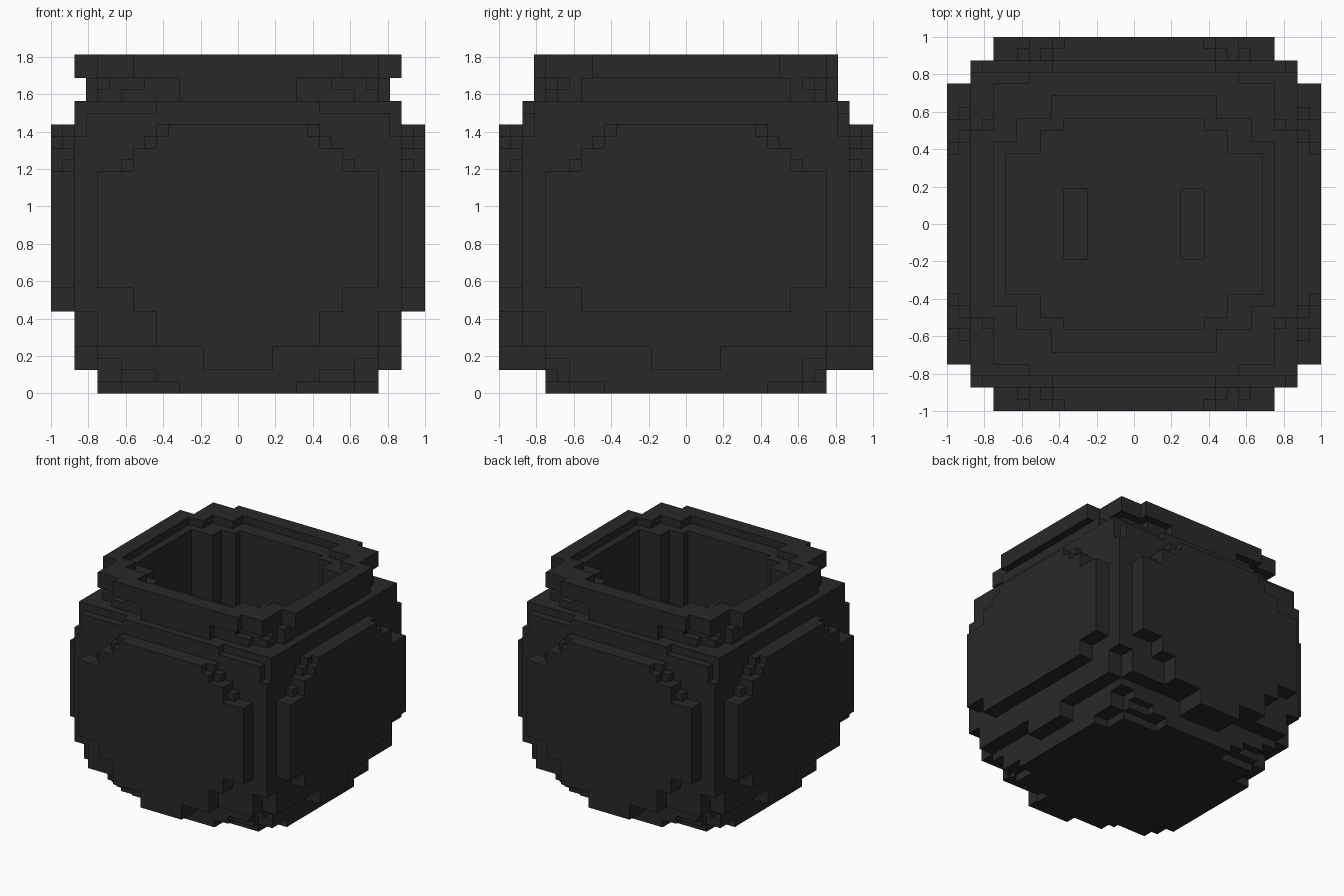
import bpy, bmesh
from mathutils import Vector

if "Cube" in bpy.data.objects:
    bpy.data.objects.remove(bpy.data.objects["Cube"], do_unlink=True)

U = 1 / 16  # size of one block

mat = bpy.data.materials.new("charcoal")
mat.use_nodes = True
COLOUR = (0.022, 0.022, 0.022, 1)
mat.diffuse_color = COLOUR
bsdf = mat.node_tree.nodes["Principled BSDF"]
bsdf.inputs["Base Color"].default_value = COLOUR
bsdf.inputs["Roughness"].default_value = 0.9


def cells(x0, x1, y0, y1, z0, z1):
    return {(x, y, z) for x in range(x0, x1) for y in range(y0, y1) for z in range(z0, z1)}


def tier(z0, z1, *halves):
    """Centred stepped slab: union of boxes given by half width and half depth."""
    return set().union(*(cells(-a, a, -b, b, z0, z1) for a, b in halves))


def build(name, solid):
    """Skin a set of blocks and merge the coplanar faces."""
    bm = bmesh.new()
    verts = {}
    for c in solid:
        for axis in range(3):
            for side in (0, 1):
                n = list(c)
                n[axis] += 2 * side - 1
                if tuple(n) in solid:
                    continue
                b, d = (axis + 1) % 3, (axis + 2) % 3
                quad = []
                for i, j in ((0, 0), (1, 0), (1, 1), (0, 1)):
                    p = list(c)
                    p[axis] += side
                    p[b] += i
                    p[d] += j
                    p = tuple(p)
                    if p not in verts:
                        verts[p] = bm.verts.new(Vector(p) * U)
                    quad.append(verts[p])
                bm.faces.new(quad if side else quad[::-1])
    bmesh.ops.dissolve_limit(bm, angle_limit=0.01, verts=bm.verts[:], edges=bm.edges[:])
    bmesh.ops.triangulate(bm, faces=[f for f in bm.faces if len(f.verts) > 4])
    me = bpy.data.meshes.new(name)
    bm.to_mesh(me)
    bm.free()
    me.materials.append(mat)
    ob = bpy.data.objects.new(name, me)
    bpy.context.collection.objects.link(ob)


# Hollow inside: wide mouth, straight well, two shallow floor slots
mouth = tier(28, 29, (12, 7), (10, 9), (7, 11))
well = tier(3, 28, (11, 6), (8, 8), (6, 9))
slots = cells(-6, -4, -3, 3, 2, 3) | cells(4, 6, -3, 3, 2, 3)
hollow = mouth | well | slots

# Foot, stepped in towards the ground
foot = (tier(0, 1, (12, 7), (10, 10), (5, 12))
        | tier(1, 2, (12, 10), (10, 11), (7, 12)))
build("foot", foot)

# Round belly with square corner posts
belly = (tier(2, 3, (14, 3), (12, 10), (10, 12), (3, 14))
         | tier(3, 4, (14, 3), (12, 12), (3, 14))
         | tier(4, 7, (14, 12), (12, 14))
         | tier(7, 22, (14, 14))
         | tier(22, 23, (14, 13), (13, 14)))
build("belly", belly - hollow)

# Shoulder, neck and rim
shoulder = (tier(23, 24, (14, 13), (13, 14))
            | tier(24, 25, (14, 13), (7, 14)))
build("shoulder", shoulder - hollow)
neck = (tier(25, 26, (13, 9), (12, 11), (10, 12), (5, 13))
        | tier(26, 27, (13, 9), (12, 10), (11, 11), (8, 12), (5, 13)))
build("neck", neck - hollow)
build("rim", tier(27, 29, (14, 8), (12, 12), (9, 13)) - hollow)

# Raised side panels: rows of (half width, bottom, top) for the two layers
INNER = [(9, 7, 9), (12, 9, 19), (10, 19, 20), (9, 20, 21), (8, 21, 22), (7, 22, 23)]
OUTER = [(9, 7, 9), (12, 9, 19), (9, 19, 21), (7, 21, 22), (6, 22, 23)]
LOWER = [(7, 4, 7), (3, 2, 4)]  # only the front and back reach this low


def panel(name, axis, sign, extra):
    solid = set()
    for layer, rows in ((14, INNER + extra), (15, OUTER + extra)):
        d = layer if sign > 0 else -layer - 1
        for h, z0, z1 in rows:
            if axis == "x":
                solid |= cells(d, d + 1, -h, h, z0, z1)
            else:
                solid |= cells(-h, h, d, d + 1, z0, z1)
    build(name, solid)


panel("front_panel", "y", -1, LOWER)
panel("back_panel", "y", 1, LOWER)
panel("left_panel", "x", 1, [])
panel("right_panel", "x", -1, [])
